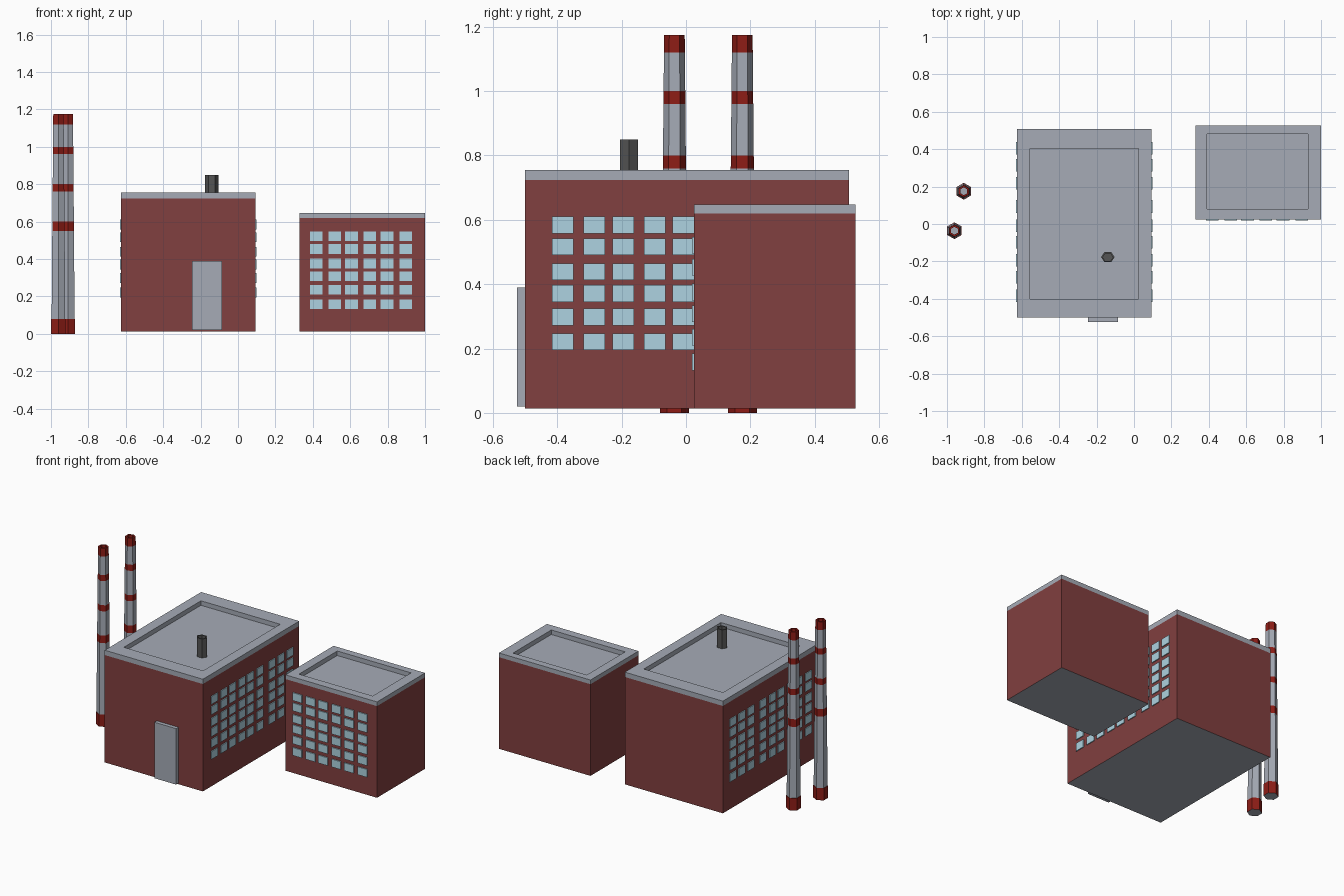
import bpy, bmesh, math

if "Cube" in bpy.data.objects:
    bpy.data.objects.remove(bpy.data.objects["Cube"])

def material(name, rgb):
    m = bpy.data.materials.new(name)
    m.diffuse_color = (*rgb, 1)
    m.use_nodes = True
    m.node_tree.nodes["Principled BSDF"].inputs["Base Color"].default_value = m.diffuse_color
    return m

GREY = material("concrete", (0.38, 0.41, 0.47))
BRICK = material("brick", (0.22, 0.05, 0.05))
RED = material("red_band", (0.27, 0.012, 0.008))
GLASS = material("glass", (0.42, 0.65, 0.75))
DARK = material("dark_metal", (0.09, 0.09, 0.09))

def finish(name, bm, mats):
    bmesh.ops.recalc_face_normals(bm, faces=bm.faces)
    me = bpy.data.meshes.new(name)
    bm.to_mesh(me)
    bm.free()
    for m in mats:
        me.materials.append(m)
    ob = bpy.data.objects.new(name, me)
    bpy.context.collection.objects.link(ob)
    return ob

def loft(name, rings, seg_mats, mats):
    """Skin a stack of closed rings, capping both ends with material 0."""
    bm = bmesh.new()
    vs = [[bm.verts.new(p) for p in r] for r in rings]
    n = len(vs[0])
    bm.faces.new(vs[0])
    bm.faces.new(vs[-1])
    for a, b, mi in zip(vs, vs[1:], seg_mats):
        for i in range(n):
            j = (i + 1) % n
            bm.faces.new((a[i], a[j], b[j], b[i])).material_index = mi
    return finish(name, bm, mats)

def rect(x0, x1, y0, y1, z):
    return [(x0, y0, z), (x1, y0, z), (x1, y1, z), (x0, y1, z)]

def hexagon(cx, cy, r, z, phase, sy=1.0):
    return [(cx + r * math.cos(phase + i * math.pi / 3),
             cy + sy * r * math.sin(phase + i * math.pi / 3), z) for i in range(6)]

def boxes(name, extents, mat):
    """Many boxes in one mesh, each (x0, x1, y0, y1, z0, z1)."""
    bm = bmesh.new()
    for x0, x1, y0, y1, z0, z1 in extents:
        vs = bmesh.ops.create_cube(bm, size=1)["verts"]
        for v in vs:
            v.co = (x1 if v.co.x > 0 else x0, y1 if v.co.y > 0 else y0, z1 if v.co.z > 0 else z0)
    return finish(name, bm, [mat])

def building(name, outer, inner, z_cap, z_top, depth):
    # brick walls, concrete roof band and a sunken roof
    rings = [rect(*outer, 0.013), rect(*outer, z_cap), rect(*outer, z_top),
             rect(*inner, z_top), rect(*inner, z_top - depth)]
    loft(name, rings, [1, 0, 0, 0], [GREY, BRICK])

building("main_hall", (-0.625, 0.093, -0.50, 0.507), (-0.555, 0.025, -0.40, 0.405), 0.723, 0.755, 0.03)
building("annex", (0.33, 1.0, 0.025, 0.527), (0.39, 0.93, 0.08, 0.48), 0.619, 0.647, 0.03)

# door
boxes("door", [(-0.245, -0.085, -0.525, -0.49, 0.02, 0.39)], GREY)

# windows: rows and columns are slightly uneven
ROWS = [0.195, 0.272, 0.345, 0.413, 0.49, 0.558]
HALL_COLS = [-0.417, -0.318, -0.228, -0.13, -0.042, 0.06, 0.185, 0.28, 0.372]
ANNEX_COLS = [0.385, 0.483, 0.573, 0.67, 0.763, 0.863]
for side, x0, x1 in (("left", -0.631, -0.62), ("right", 0.088, 0.099)):
    boxes(f"hall_windows_{side}",
          [(x0, x1, y, y + 0.067, z, z + 0.052) for y in HALL_COLS for z in ROWS], GLASS)
boxes("annex_windows",
      [(x, x + 0.068, 0.018, 0.03, z - 0.063, z - 0.011) for x in ANNEX_COLS for z in ROWS], GLASS)

# hollow striped chimneys: (radius, height), then material of each segment
PROFILE = [(0.045, 0), (0.045, 0.08), (0.042, 0.08), (0.038, 0.55), (0.0375, 0.60),
           (0.036, 0.76), (0.0355, 0.80), (0.034, 0.96), (0.0337, 1.0), (0.0325, 1.12),
           (0.032, 1.175), (0.021, 1.175), (0.021, 1.12)]
STRIPES = [1, 1, 0, 1, 0, 1, 0, 1, 0, 1, 1, 1]
for i, (cx, cy) in enumerate([(-0.96, -0.036), (-0.91, 0.175)]):
    loft(f"chimney_{i + 1}", [hexagon(cx, cy, r, z, math.pi / 2) for r, z in PROFILE],
         STRIPES, [GREY, RED])

# roof vent pipe
VENT = [(0.036, 0.72), (0.036, 0.85), (0.027, 0.85), (0.027, 0.74)]
loft("roof_vent", [hexagon(-0.14, -0.177, r, z, 0, 0.88) for r, z in VENT], [0, 0, 0], [DARK])
